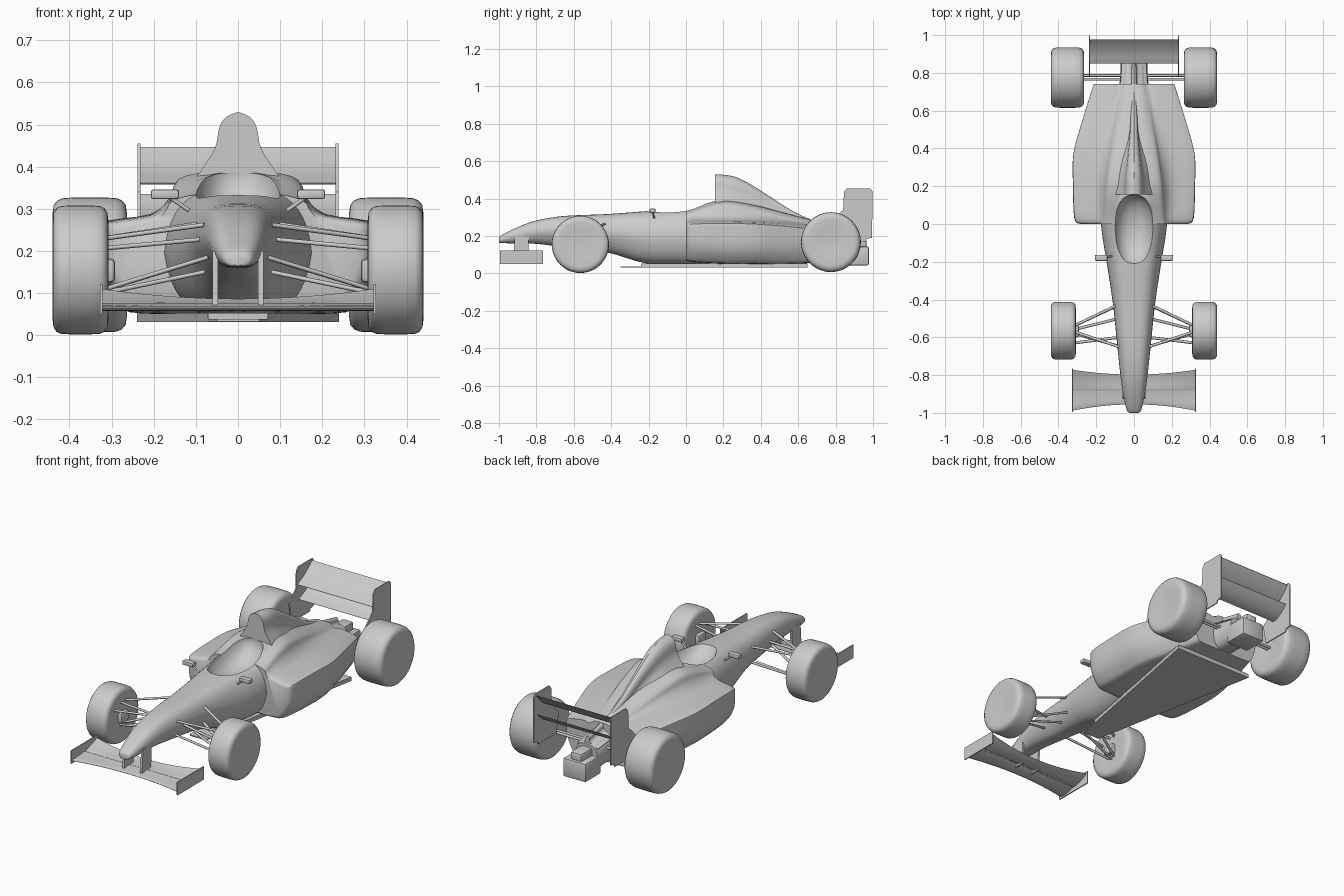
import bpy, bmesh, math
from mathutils import Vector

if "Cube" in bpy.data.objects:
    bpy.data.objects.remove(bpy.data.objects["Cube"])


def finish(name, bm, angle=35, cutters=()):
    """Turn a bmesh into a shaded object, carving out any cutters."""
    bmesh.ops.recalc_face_normals(bm, faces=bm.faces)
    me = bpy.data.meshes.new(name)
    bm.to_mesh(me)
    bm.free()
    ob = bpy.data.objects.new(name, me)
    bpy.context.collection.objects.link(ob)
    bpy.ops.object.select_all(action='DESELECT')
    bpy.context.view_layer.objects.active = ob
    ob.select_set(True)
    for c in cutters:
        mod = ob.modifiers.new("cut", 'BOOLEAN')
        mod.operation, mod.object = 'DIFFERENCE', c
        bpy.ops.object.modifier_apply(modifier=mod.name)
    bpy.ops.object.shade_smooth_by_angle(angle=math.radians(angle))
    return ob


def loft(name, rings, angle=35, cutters=()):
    bm = bmesh.new()
    vs = [[bm.verts.new(p) for p in r] for r in rings]
    n = len(vs[0])
    for a, b in zip(vs, vs[1:]):
        for i in range(n):
            bm.faces.new((a[i], a[(i + 1) % n], b[(i + 1) % n], b[i]))
    bm.faces.new(vs[0])
    bm.faces.new(vs[-1])
    return finish(name, bm, angle, cutters)


def smooth(rows, n=4):
    """Catmull-Rom interpolation through rows of numbers."""
    out = []
    for i in range(len(rows) - 1):
        a, b, c, d = rows[max(i - 1, 0)], rows[i], rows[i + 1], rows[min(i + 2, len(rows) - 1)]
        for k in range(n):
            t = k / n
            out.append([0.5 * (2 * q + (r - p) * t + (2 * p - 5 * q + 4 * r - s) * t * t
                               + (3 * q - p - 3 * r + s) * t ** 3) for p, q, r, s in zip(a, b, c, d)])
    return out + [list(rows[-1])]


def mirrored_ring(y, half, n=3):
    """Close a half section, running from top centre to bottom centre."""
    h = smooth(half, n)
    return [(x, y, z) for x, z in h] + [(-x, y, z) for x, z in h[-2:0:-1]]


def box(name, lo, hi, bevel=0.0):
    bm = bmesh.new()
    bmesh.ops.create_cube(bm, size=1)
    for v in bm.verts:
        v.co = [(a + b) / 2 + c * (b - a) for a, b, c in zip(lo, hi, v.co)]
    if bevel:
        bmesh.ops.bevel(bm, geom=bm.edges[:], offset=bevel, segments=2, affect='EDGES', profile=0.5)
    return finish(name, bm)


def plate(name, pts, axis, at, thick):
    """Flat panel: a 2D outline extruded along the x or z axis."""
    def place(p, w):
        return (w, p[0], p[1]) if axis == 'x' else (p[0], p[1], w)
    return loft(name, [[place(p, at - thick / 2) for p in pts], [place(p, at + thick / 2) for p in pts]])


def rod(name, p, q, r=0.006, flat=1.0):
    p, q = Vector(p), Vector(q)
    d = (q - p).normalized()
    u = d.cross(Vector((0, 0, 1))).normalized()
    w = d.cross(u)
    ang = [i * math.tau / 10 for i in range(10)]
    return loft(name, [[c + u * r * flat * math.cos(a) + w * r * math.sin(a) for a in ang] for c in (p, q)], 60)


# Cockpit opening cutter, a slightly squared ellipsoid
bm = bmesh.new()
bmesh.ops.create_uvsphere(bm, u_segments=40, v_segments=24, radius=1)
for v in bm.verts:
    sx = math.copysign(abs(v.co.x) ** 0.8, v.co.x)
    v.co = (0.108 * sx, -0.035 + 0.19 * v.co.y, 0.38 + 0.12 * v.co.z)
cockpit_cut = finish("cockpit_cutter", bm)
cockpit_cut.hide_render = True

# Nose and tub: y, half width, bottom, top, lower taper
tub_rows = [(-1.0, 0.022, 0.166, 0.19, 0.1), (-0.985, 0.038, 0.162, 0.205, 0.1), (-0.9, 0.058, 0.16, 0.247, 0.15),
            (-0.8, 0.072, 0.158, 0.283, 0.25), (-0.65, 0.088, 0.14, 0.307, 0.35), (-0.42, 0.112, 0.112, 0.317, 0.3),
            (-0.22, 0.142, 0.055, 0.332, 0.2), (0.0, 0.175, 0.042, 0.347, 0.15), (0.15, 0.165, 0.042, 0.386, 0.15),
            (0.35, 0.12, 0.042, 0.355, 0.15)]


def tub_ring(row):
    y, w, b, t, taper = row
    ring = []
    for i in range(40):
        c, s = math.cos(i * math.tau / 40), math.sin(i * math.tau / 40)
        z = math.copysign(abs(s) ** 0.75, s)
        x = math.copysign(abs(c) ** 0.6, c) * w * (1 + taper * min(z, 0) - 0.1 * max(z, 0))
        ring.append((x, y, (b + t) / 2 + z * (t - b) / 2))
    return ring


loft("nose_and_tub", [tub_ring(r) for r in smooth(tub_rows)], 40, [cockpit_cut])

# Sidepods: y, half width, bottom, edge height, shoulder x, shoulder z
pod_rows = [(0.0, 0.285, 0.075, 0.255, 0.155, 0.325), (0.03, 0.315, 0.062, 0.268, 0.152, 0.332),
            (0.2, 0.322, 0.052, 0.272, 0.142, 0.376), (0.37, 0.32, 0.052, 0.268, 0.12, 0.352),
            (0.55, 0.272, 0.052, 0.255, 0.09, 0.305), (0.74, 0.213, 0.06, 0.235, 0.065, 0.255)]


def pod_ring(row):
    y, w, b, e, s, t = row
    return mirrored_ring(y, [(0, t + 0.012), (s * 0.6, t + 0.01), (s, t - 0.006), (s + 0.018, t * 0.55 + e * 0.45),
                             (s * 0.65 + w * 0.35, e + 0.016), (w * 0.96, e), (w, e - 0.025), (w * 0.985, b + 0.09),
                             (w * 0.86, b + 0.02), (w * 0.7, b), (0, b)])


loft("sidepods", [pod_ring(r) for r in smooth(pod_rows)], 40, [cockpit_cut])
bpy.data.objects.remove(cockpit_cut)

# Engine cover with airbox: y, upper half width, base half width, base z, top z
cover_rows = [(0.155, 0.047, 0.10, 0.36, 0.53), (0.25, 0.044, 0.10, 0.34, 0.52), (0.33, 0.036, 0.1, 0.32, 0.485),
              (0.45, 0.025, 0.095, 0.28, 0.41), (0.58, 0.018, 0.085, 0.24, 0.328), (0.7, 0.015, 0.075, 0.21, 0.278),
              (0.86, 0.012, 0.065, 0.18, 0.24)]


def cover_ring(row):
    y, a, w, b, t = row
    h = t - b
    return mirrored_ring(y, [(0, t), (a * 0.6, t - 0.07 * h), (a * 0.95, t - 0.22 * h), (a * 1.15, t - 0.5 * h),
                             (a * 0.7 + w * 0.5, t - 0.78 * h), (w, b), (0, b)])


loft("engine_cover", [cover_ring(r) for r in smooth(cover_rows)], 40)

# Gearbox and rear crash box
loft("gearbox", [tub_ring(r) for r in smooth([(0.6, 0.09, 0.06, 0.26, 0.1), (0.76, 0.075, 0.06, 0.225, 0.1),
                                              (0.87, 0.07, 0.05, 0.2, 0.1)])])
box("rear_crash_box", (-0.07, 0.84, 0.042), (0.07, 0.978, 0.145), 0.01)
box("rear_light_block", (-0.035, 0.84, 0.13), (0.035, 0.965, 0.185), 0.012)


# Floor: a wedge widening towards the rear, with a thin splitter ahead of it
def wedge(name, y0, y1, z, thick):
    w0, w1 = [0.05 + 0.19 * (y + 0.35) for y in (y0, y1)]
    plate(name, [(-w0, y0), (w0, y0), (w1, y1), (-w1, y1)], 'z', z, thick)


wedge("floor", -0.24, 0.65, 0.042, 0.022)
wedge("floor_splitter", -0.35, -0.2, 0.035, 0.006)


# Wheels, turned around the x axis
def wheel(name, side, cx, cy, cz, hw, R):
    half = [(0.9, 0.001), (0.92, 0.5), (1.0, 0.78), (0.97, 0.89), (0.86, 0.96), (0.7, 0.992), (0.35, 1)]
    prof = half + [(-p, r) for p, r in reversed(half)]
    rings = [[(side * (cx + hw * p), cy + R * r * math.cos(i * math.tau / 48), cz + R * r * math.sin(i * math.tau / 48))
              for i in range(48)] for p, r in prof]
    loft(name, rings, 40)


def airfoil(x, le, te, thick, camber=0.0):
    """Wing section ring at station x between leading and trailing points (y, z)."""
    up, low = [], []
    for i in range(9):
        t = i / 8
        y, z = le[0] + (te[0] - le[0]) * t, le[1] + (te[1] - le[1]) * t - camber * 4 * t * (1 - t)
        h = thick * (1.6 * math.sqrt(t) * (1 - t) + 0.08)
        up.append((x, y, z + h / 2))
        low.append((x, y, z - h / 2))
    return up + low[::-1]


# Front wing, swept forward and raised towards the tips
stations = [i / 8 - 1 for i in range(17)]
loft("front_wing_main", [airfoil(0.325 * s, (-0.955 - 0.033 * s * s, 0.064), (-0.882, 0.076), 0.018, 0.004)
                         for s in stations])
loft("front_wing_flap", [airfoil(0.325 * s, (-0.876, 0.074), (-0.797 + 0.025 * s * s, 0.086 + 0.024 * s * s), 0.01, 0.005)
                         for s in stations])

# Rear wing elements
for nm, le, te, th, cam in [("rear_wing_main", (0.85, 0.36), (0.978, 0.446), 0.02, 0.016),
                            ("rear_wing_beam", (0.86, 0.275), (0.965, 0.335), 0.014, 0.012)]:
    loft(nm, [airfoil(x, le, te, th, cam) for x in (-0.232, 0.232)])

# Everything that repeats left and right
for side, tag in ((1, "left"), (-1, "right")):
    def m(x, y, z):
        return (side * x, y, z)

    def sbox(name, lo, hi, bevel=0.0):
        xs = sorted((side * lo[0], side * hi[0]))
        box(f"{name}_{tag}", (xs[0], *lo[1:]), (xs[1], *hi[1:]), bevel)

    wheel(f"front_wheel_{tag}", side, 0.374, -0.565, 0.155, 0.066, 0.153)
    wheel(f"rear_wheel_{tag}", side, 0.352, 0.775, 0.167, 0.088, 0.16)
    sbox("brake_duct", (0.292, -0.6, 0.125), (0.33, -0.53, 0.182), 0.01)

    plate(f"front_endplate_{tag}", [(-0.995, 0.05), (-0.765, 0.05), (-0.765, 0.122), (-0.85, 0.122), (-0.995, 0.122)],
          'x', side * 0.325, 0.006)
    plate(f"nose_pylon_{tag}", [(-0.925, 0.062), (-0.845, 0.062), (-0.84, 0.2), (-0.915, 0.2)], 'x', side * 0.054, 0.012)
    plate(f"rear_endplate_{tag}", [(0.80, 0.17), (0.96, 0.17), (0.965, 0.185), (0.995, 0.19), (0.997, 0.44), (0.985, 0.455),
                                   (0.86, 0.455), (0.845, 0.435), (0.84, 0.34), (0.78, 0.28)], 'x', side * 0.235, 0.006)

    # Front suspension arms, push rod and steering arm
    arms = [((0.09, -0.43, 0.265), (0.33, -0.545, 0.228)), ((0.08, -0.65, 0.262), (0.33, -0.565, 0.228)),
            ((0.085, -0.43, 0.18), (0.33, -0.545, 0.105)), ((0.07, -0.65, 0.185), (0.33, -0.575, 0.105)),
            ((0.08, -0.5, 0.15), (0.32, -0.56, 0.1)), ((0.08, -0.6, 0.228), (0.32, -0.63, 0.206))]
    for i, (p, q) in enumerate(arms):
        rod(f"front_suspension_arm_{i}_{tag}", m(*p), m(*q), 0.0055, 1.4)

    # Rear axle links
    for i, y in enumerate((0.766, 0.786)):
        rod(f"rear_axle_link_{i}_{tag}", m(0.04, y, 0.165), m(0.3, y, 0.165), 0.007)

    # Mirrors
    sbox("mirror", (0.14, -0.195, 0.323), (0.207, -0.163, 0.346), 0.006)
    rod(f"mirror_stalk_{tag}", m(0.115, -0.17, 0.295), m(0.165, -0.178, 0.33), 0.005)
